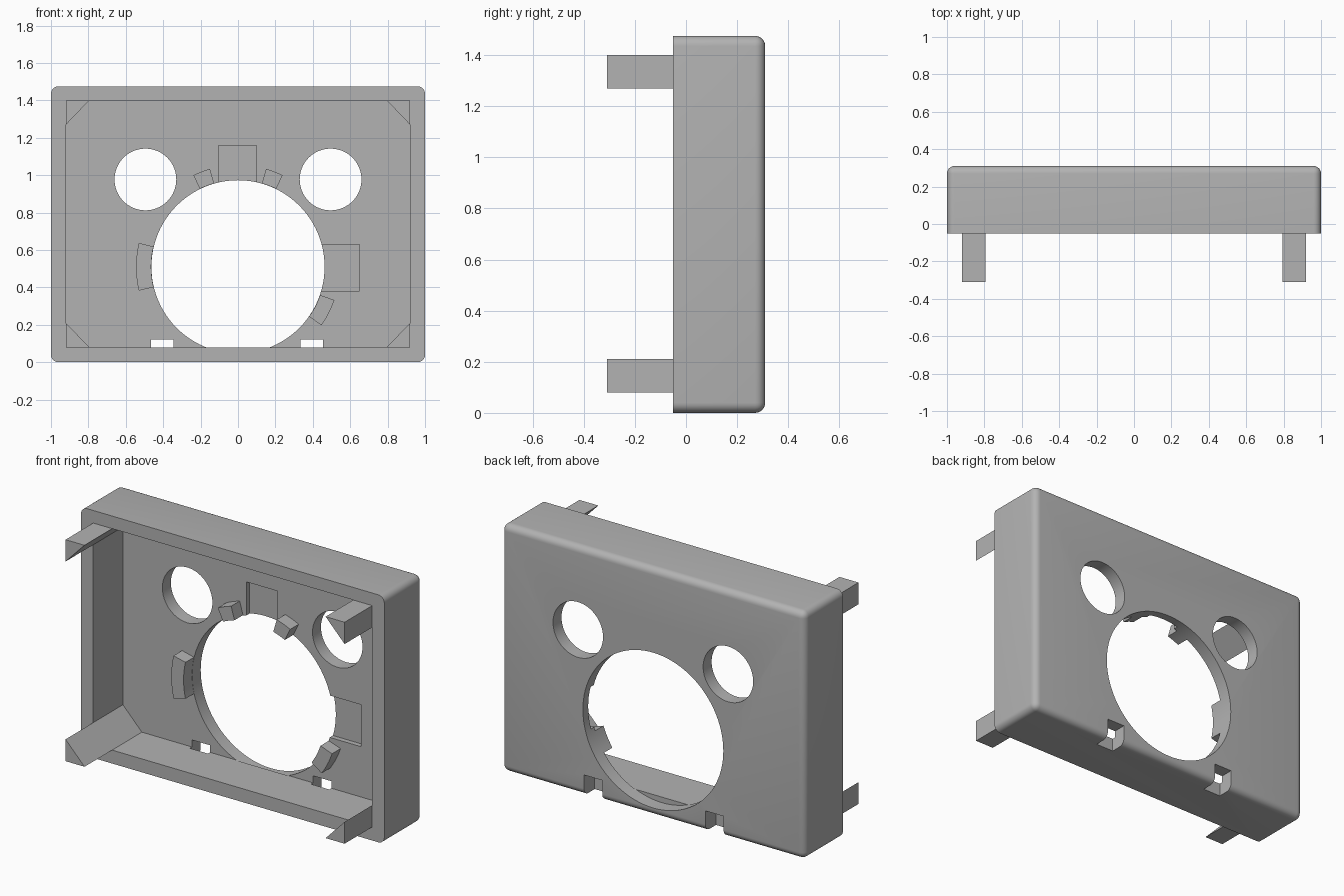
import bpy, bmesh, math
from mathutils import Vector

cube = bpy.data.objects.get("Cube")
if cube:
    bpy.data.objects.remove(cube, do_unlink=True)

FRONT, FLOOR, BACK = -0.05, 0.23, 0.31   # rim, inner face and outer face of the panel
HEIGHT, WALL = 1.475, 0.08
HOLE_Z, HOLE_R = 0.51, 0.463

grey = bpy.data.materials.new("plain grey")
grey.use_nodes = True
grey.diffuse_color = (0.45, 0.45, 0.45, 1)
grey.node_tree.nodes["Principled BSDF"].inputs["Base Color"].default_value = grey.diffuse_color


def finish(name, bm):
    bmesh.ops.recalc_face_normals(bm, faces=bm.faces)
    mesh = bpy.data.meshes.new(name)
    bm.to_mesh(mesh)
    bm.free()
    mesh.materials.append(grey)
    obj = bpy.data.objects.new(name, mesh)
    bpy.context.collection.objects.link(obj)
    return obj


def prism(name, outline, y0, y1):
    """Extrude an (x, z) outline from y0 to y1."""
    bm = bmesh.new()
    face = bm.faces.new([bm.verts.new((x, y0, z)) for x, z in outline])
    new = bmesh.ops.extrude_face_region(bm, geom=[face])["geom"]
    moved = [v for v in new if isinstance(v, bmesh.types.BMVert)]
    bmesh.ops.translate(bm, verts=moved, vec=Vector((0, y1 - y0, 0)))
    return finish(name, bm)


def rect(x0, x1, z0, z1):
    return [(x0, z0), (x1, z0), (x1, z1), (x0, z1)]


def arc(cx, cz, r, a0, a1, n):
    angles = [math.radians(a0 + (a1 - a0) * i / n) for i in range(n + 1)]
    return [(cx + r * math.cos(a), cz + r * math.sin(a)) for a in angles]


def circle(cx, cz, r, n):
    return arc(cx, cz, r, 0, 360, n)[:-1]


def select_only(obj):
    bpy.ops.object.select_all(action="DESELECT")
    obj.select_set(True)
    bpy.context.view_layer.objects.active = obj


def cut(target, outline, y0, y1):
    cutter = prism("cutter", outline, y0, y1)
    cutter.hide_render = True
    mod = target.modifiers.new("cut", "BOOLEAN")
    mod.operation, mod.solver, mod.object = "DIFFERENCE", "EXACT", cutter
    select_only(target)
    bpy.ops.object.modifier_apply(modifier=mod.name)
    bpy.data.objects.remove(cutter, do_unlink=True)


# Housing: box rounded everywhere except at its open front rim
housing = prism("housing", rect(-1, 1, 0, HEIGHT), FRONT, BACK)
bm = bmesh.new()
bm.from_mesh(housing.data)
edges = [e for e in bm.edges if any(v.co.y > 0 for v in e.verts)]
bmesh.ops.bevel(bm, geom=edges, offset=0.04, segments=6, profile=0.5, affect="EDGES")
bm.to_mesh(housing.data)
bm.free()

# Cavity, large opening and two round holes
cut(housing, rect(-1 + WALL, 1 - WALL, WALL, HEIGHT - WALL + 0.005), -0.2, FLOOR)
cut(housing, circle(0, HOLE_Z, HOLE_R, 96), FLOOR - 0.003, 0.5)
for side in (-1, 1):
    cut(housing, circle(side * 0.495, 0.977, 0.165, 64), 0.15, 0.5)

# Shallow recesses beside the opening and notches in the lower back edge
cut(housing, rect(-0.105, 0.1, 0.9, 1.16), 0.1, FLOOR + 0.03)
cut(housing, rect(0.4, 0.65, 0.38, 0.63), 0.1, FLOOR + 0.03)
for x in (-0.465, 0.335):
    cut(housing, rect(x, x + 0.12, -0.1, 0.122), FLOOR - 0.02, 0.5)

select_only(housing)
bpy.ops.object.shade_smooth_by_angle(angle=math.radians(30))

# Curved retaining blocks around the opening
blocks = {"upper_right_block": (106, 116), "upper_left_block": (64, 74),
          "side_block": (166.5, 193.5), "lower_block": (-35, -19)}
for name, (a0, a1) in blocks.items():
    n = max(4, int((a1 - a0) / 3))
    ring = arc(0, HOLE_Z, 0.545, a0, a1, n) + arc(0, HOLE_Z, HOLE_R + 0.001, a1, a0, n)
    block = prism(name, ring, FLOOR - WALL, FLOOR + 0.004)
    select_only(block)
    bpy.ops.object.shade_smooth_by_angle(angle=math.radians(30))

# Triangular corner posts running from the panel out past the rim
for xs, xname in ((-1, "right"), (1, "left")):
    for z, zs, zname in ((WALL, 1, "lower"), (HEIGHT - WALL + 0.005, -1, "upper")):
        x = xs * (1 - WALL)
        corner = [(x, z), (x - xs * 0.125, z), (x, z + zs * 0.13)]
        prism(f"{zname}_{xname}_post", corner, -0.31, FLOOR + 0.004)
